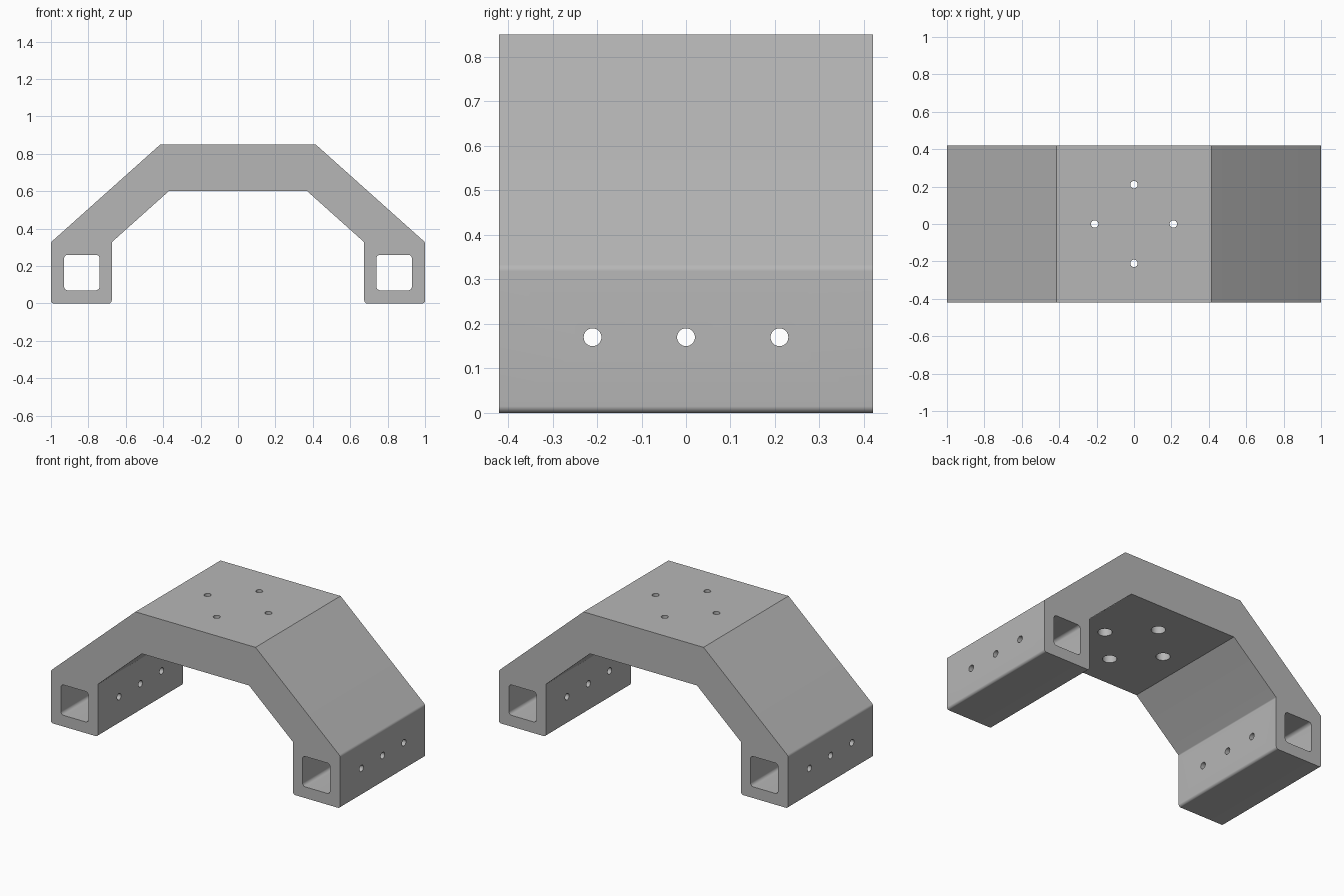
import bpy, bmesh, math
from mathutils import Vector, Matrix

cube = bpy.data.objects.get("Cube")
if cube:
    bpy.data.objects.remove(cube)

HALF_DEPTH = 0.42
HOLE_Y = (-0.21, 0, 0.21)

grey = bpy.data.materials.new("matte grey")
grey.use_nodes = True
colour = (0.47, 0.47, 0.47, 1)
grey.diffuse_color = colour
grey.node_tree.nodes["Principled BSDF"].inputs["Base Color"].default_value = colour


def add_object(name, bm):
    bmesh.ops.recalc_face_normals(bm, faces=bm.faces)
    mesh = bpy.data.meshes.new(name)
    bm.to_mesh(mesh)
    bm.free()
    mesh.materials.append(grey)
    obj = bpy.data.objects.new(name, mesh)
    bpy.context.collection.objects.link(obj)
    return obj


def rounded(corners, steps=6):
    """Turn (x, z, radius) corners into an outline with filleted corners."""
    outline = []
    for i, (x, z, r) in enumerate(corners):
        p = Vector((x, z))
        if r == 0:
            outline.append(p)
            continue
        a = (Vector(corners[i - 1][:2]) - p).normalized()
        b = (Vector(corners[(i + 1) % len(corners)][:2]) - p).normalized()
        half = a.angle(b) / 2
        centre = p + (a + b).normalized() * r / math.sin(half)
        start = p + a * r / math.tan(half) - centre
        end = p + b * r / math.tan(half) - centre
        for k in range(steps + 1):
            t = k / steps
            outline.append(centre + (start * (1 - t) + end * t).normalized() * r)
    return outline


def prism(name, corners, half_depth):
    bm = bmesh.new()
    face = bm.faces.new([bm.verts.new((p.x, -half_depth, p.y)) for p in rounded(corners)])
    new = bmesh.ops.extrude_face_region(bm, geom=[face])["geom"]
    verts = [v for v in new if isinstance(v, bmesh.types.BMVert)]
    bmesh.ops.translate(bm, verts=verts, vec=(0, 2 * half_depth, 0))
    return add_object(name, bm)


def drill(name, radius, length, centre, axis):
    bm = bmesh.new()
    turn = Matrix.Rotation(math.pi / 2, 4, 'Y') if axis == 'X' else Matrix()
    bmesh.ops.create_cone(bm, cap_ends=True, segments=32, radius1=radius, radius2=radius,
                          depth=length, matrix=Matrix.Translation(centre) @ turn)
    return add_object(name, bm)


# Arched bracket body: right half of the outline, then its mirror image
half_outline = [(0.415, 0.85, 0), (1, 0.327, 0.02), (1, 0, 0.015), (0.675, 0, 0.015),
                (0.675, 0.327, 0.01), (0.37, 0.60, 0)]
outline = half_outline + [(-x, z, r) for x, z, r in reversed(half_outline)]
bracket = prism("bracket_body", outline, HALF_DEPTH)

# Square tube openings and cross holes in both feet
cutters = []
for side in (-1, 1):
    opening = [(side * x, z, 0.02) for x, z in
               ((0.74, 0.07), (0.93, 0.07), (0.93, 0.26), (0.74, 0.26))]
    cutters.append(prism("tube_cutter", opening, 0.6))
    for y in HOLE_Y:
        cutters.append(drill("side_hole_cutter", 0.02, 0.5, (side * 0.84, y, 0.17), 'X'))

# Top bolt holes, counterbored from below
for x, y in ((0.21, 0), (-0.21, 0), (0, 0.21), (0, -0.21)):
    cutters.append(drill("bolt_hole_cutter", 0.02, 0.5, (x, y, 0.75), 'Z'))
    cutters.append(drill("counterbore_cutter", 0.04, 0.3, (x, y, 0.60), 'Z'))

for cutter in cutters:
    cutter.hide_render = True
    mod = bracket.modifiers.new("cut", 'BOOLEAN')
    mod.operation = 'DIFFERENCE'
    mod.solver = 'EXACT'
    mod.object = cutter

# Bake the cuts, then drop the cutters
bpy.context.view_layer.update()
result = bpy.data.meshes.new_from_object(bracket.evaluated_get(bpy.context.evaluated_depsgraph_get()))
bracket.modifiers.clear()
bracket.data = result
for cutter in cutters:
    bpy.data.objects.remove(cutter)

bpy.ops.object.select_all(action='DESELECT')
bracket.select_set(True)
bpy.context.view_layer.objects.active = bracket
bpy.ops.object.shade_smooth_by_angle(angle=math.radians(30))
